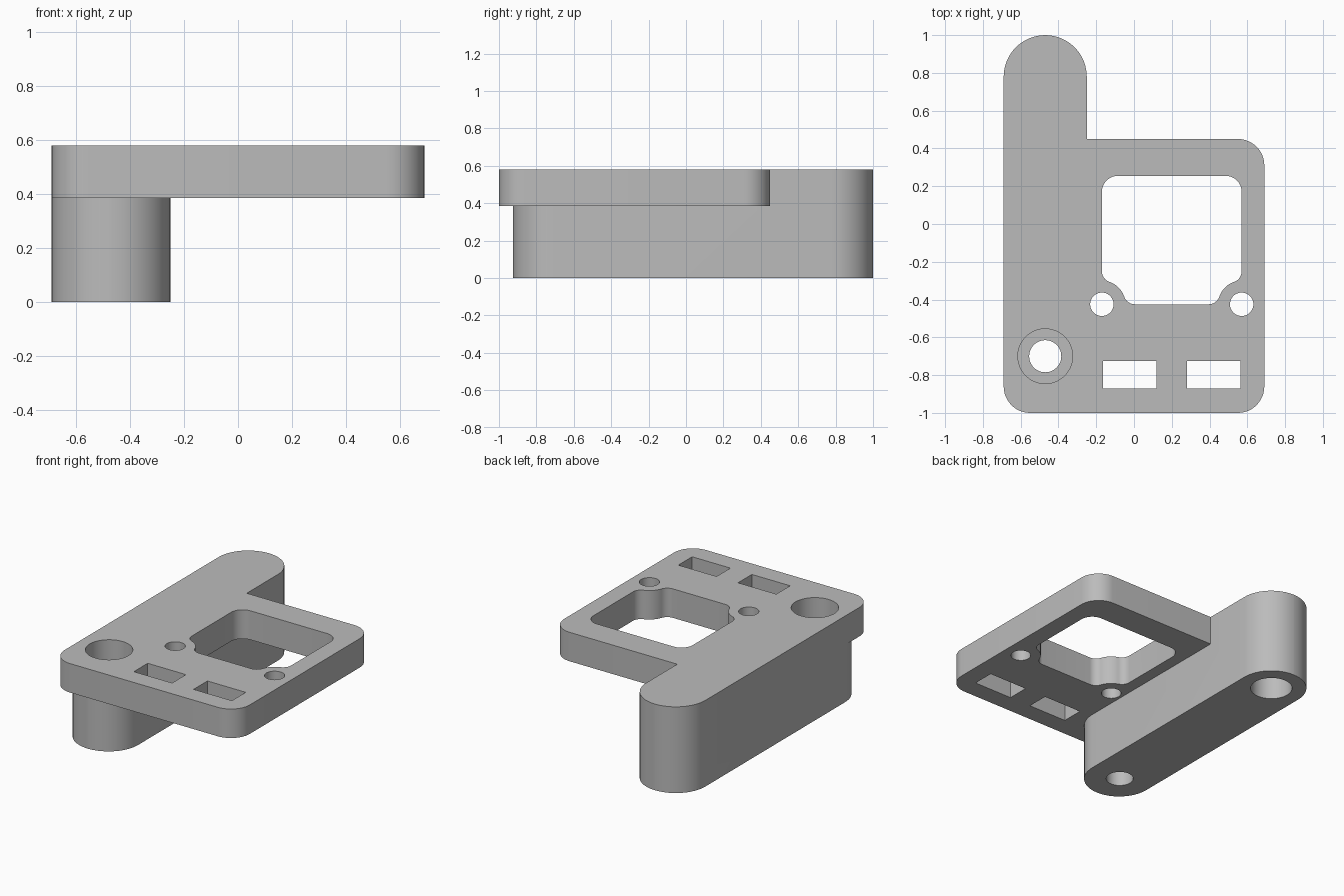
import bpy, bmesh
from math import sin, cos, radians, sqrt, atan2, degrees

if "Cube" in bpy.data.objects:
    bpy.data.objects.remove(bpy.data.objects["Cube"])

grey = bpy.data.materials.new("plain grey")
grey.use_nodes = True
grey.diffuse_color = (0.5, 0.5, 0.5, 1)
grey.node_tree.nodes["Principled BSDF"].inputs["Base Color"].default_value = (0.5, 0.5, 0.5, 1)


def arc(cx, cy, r, start, end, steps=12):
    angles = [radians(start + (end - start) * i / steps) for i in range(steps + 1)]
    return [(cx + r * cos(a), cy + r * sin(a)) for a in angles]


def rounded(x0, x1, y0, y1, r, steps=12):
    return (arc(x1 - r, y1 - r, r, 0, 90, steps) + arc(x0 + r, y1 - r, r, 90, 180, steps)
            + arc(x0 + r, y0 + r, r, 180, 270, steps) + arc(x1 - r, y0 + r, r, 270, 360, steps))


def circle(cx, cy, r):
    return arc(cx, cy, r, 0, 360, 48)[:-1]


def prism(name, outline, z0, z1):
    bm = bmesh.new()
    base = bm.faces.new([bm.verts.new((x, y, z0)) for x, y in outline])
    top = bmesh.ops.extrude_face_region(bm, geom=[base])["geom"]
    bmesh.ops.translate(bm, vec=(0, 0, z1 - z0),
                        verts=[v for v in top if isinstance(v, bmesh.types.BMVert)])
    bmesh.ops.remove_doubles(bm, verts=bm.verts, dist=1e-5)
    bmesh.ops.recalc_face_normals(bm, faces=bm.faces)
    mesh = bpy.data.meshes.new(name)
    bm.to_mesh(mesh)
    bm.free()
    mesh.materials.append(grey)
    ob = bpy.data.objects.new(name, mesh)
    bpy.context.collection.objects.link(ob)
    return ob


def combine(body, tool, operation):
    mod = body.modifiers.new(tool.name, "BOOLEAN")
    mod.object, mod.operation, mod.solver = tool, operation, "EXACT"
    bpy.context.view_layer.objects.active = body
    bpy.ops.object.modifier_apply(modifier=mod.name)
    bpy.data.objects.remove(tool)


LEFT, PLATE_Z, TOP = -0.69, 0.385, 0.58
BAR_X, FRONT_Y, BACK_Y = -0.47, -0.70, 0.78

# Tall bar with round ends, and the flat plate joined to its upper part
body = prism("bracket_body", rounded(LEFT, -0.25, -0.925, 1.0, 0.2199), 0, TOP)
plate = prism("plate", rounded(LEFT, 0.69, -1.0, 0.45, 0.14), PLATE_Z, TOP)
combine(body, plate, "UNION")

# Window outline: rounded above, with a round boss biting each lower corner
X0, X1, Y0, Y1 = -0.17, 0.57, -0.425, 0.255
BOSS, FILLET = 0.125, 0.06
reach = sqrt((BOSS + FILLET) ** 2 - FILLET ** 2)
tilt = degrees(atan2(FILLET, reach))
mid = (X0 + X1) / 2
half = (arc(X0 + 0.085, Y1 - 0.085, 0.085, 90, 180)
        + arc(X0 + FILLET, Y0 + reach, FILLET, 180, 270 - tilt)
        + arc(X0, Y0, BOSS, 90 - tilt, tilt)[1:-1]
        + arc(X0 + reach, Y0 + FILLET, FILLET, 180 + tilt, 270))
window = half + [(2 * mid - x, y) for x, y in reversed(half)]

# Openings: outline, bottom and top of each cut
LOW, HIGH = -0.1, 0.7
slot = [(0, 0), (0.285, 0), (0.285, 0.147), (0, 0.147)]
cuts = [("window", window, LOW, HIGH),
        ("screw_hole", circle(BAR_X, FRONT_Y, 0.085), LOW, HIGH),
        ("counterbore", circle(BAR_X, FRONT_Y, 0.145), 0.2, HIGH),
        ("blind_hole", circle(BAR_X, BACK_Y, 0.13), LOW, 0.4)]
for x in (X0, X1):
    cuts.append(("boss_hole", circle(x, Y0, 0.062), LOW, HIGH))
for x in (-0.165, 0.28):
    cuts.append(("slot", [(x + u, v - 0.872) for u, v in slot], LOW, HIGH))
for name, outline, z0, z1 in cuts:
    combine(body, prism(name, outline, z0, z1), "DIFFERENCE")

# Smooth curved walls, crisp edges
bpy.ops.object.select_all(action="DESELECT")
body.select_set(True)
bpy.context.view_layer.objects.active = body
bpy.ops.object.shade_smooth_by_angle(angle=radians(30))
